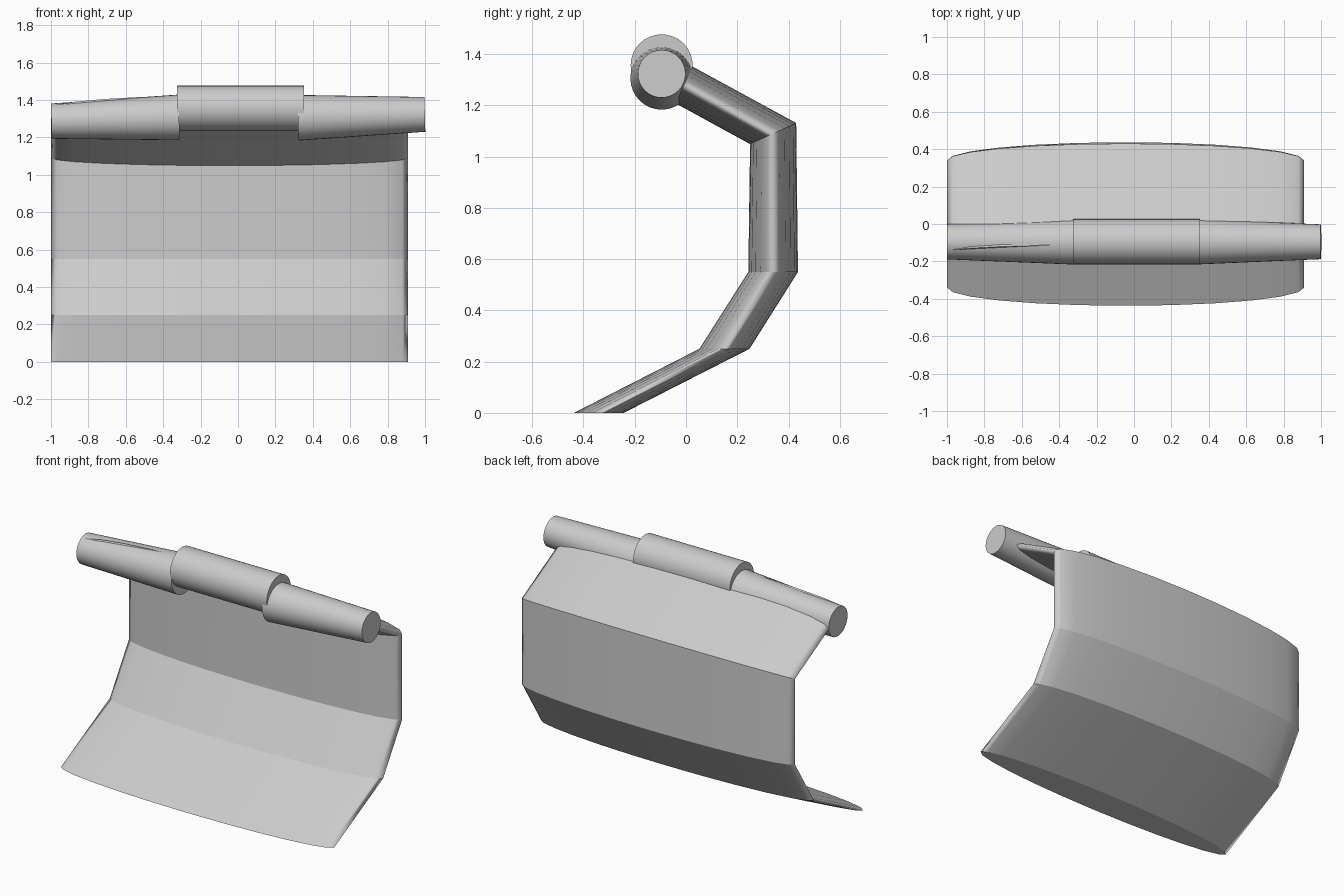
import bpy, bmesh, math
from mathutils import Vector

if "Cube" in bpy.data.objects:
    bpy.data.objects.remove(bpy.data.objects["Cube"])


def finish(bm, name):
    bmesh.ops.recalc_face_normals(bm, faces=bm.faces[:])
    mesh = bpy.data.meshes.new(name)
    bm.to_mesh(mesh)
    bm.free()
    obj = bpy.data.objects.new(name, mesh)
    bpy.context.collection.objects.link(obj)
    return obj


def loft(name, rings):
    """Skin closed rings, cap both ends; ring edges stay sharp, the rest smooth."""
    bm = bmesh.new()
    rows = [[bm.verts.new(p) for p in ring] for ring in rings]
    n = len(rows[0])
    for a, b in zip(rows, rows[1:]):
        for i in range(n):
            j = (i + 1) % n
            bm.faces.new((a[i], a[j], b[j], b[i])).smooth = True
    for row in (rows[0], rows[-1]):
        bm.faces.new(row)
    for row in rows:
        for i in range(n):
            bm.edges.get((row[i], row[(i + 1) % n])).smooth = False
    return finish(bm, name)


# Curved blade: flat ellipse section swept along a bent side profile
# (centre y, centre z, half-thickness offset y, half-thickness offset z)
profile = [
    (-0.34, 0.0, 0.097, 0.0),
    (0.15, 0.25, 0.098, 0.0),
    (0.34, 0.55, 0.097, 0.0),
    (0.34, 1.09, 0.090, 0.041),
    (-0.148, 1.356, 0.038, 0.069),
]
SEG = 24
angles = [2 * math.pi * i / SEG for i in range(SEG)]
loft("blade", [
    [(-0.045 + 0.955 * math.cos(a), cy + oy * math.sin(a), cz + oz * math.sin(a))
     for a in angles]
    for cy, cz, oy, oz in profile
])


# Handle pieces along the top edge
def rod(name, x0, z0, r0, x1, z1, r1, y=-0.095, seg=32):
    p0, p1 = Vector((x0, y, z0)), Vector((x1, y, z1))
    side = Vector((0, 1, 0))
    up = (p1 - p0).normalized().cross(side)
    rings = []
    for p, r in ((p0, r0), (p1, r1)):
        rings.append([p + r * (side * math.cos(t) + up * math.sin(t))
                      for t in (2 * math.pi * i / seg for i in range(seg))])
    return loft(name, rings)


rod("handle_grip_centre", -0.325, 1.356, 0.121, 0.352, 1.356, 0.121)
rod("handle_left", -0.998, 1.287, 0.094, -0.315, 1.307, 0.122)
rod("handle_right", 0.32, 1.305, 0.122, 0.999, 1.323, 0.093)
